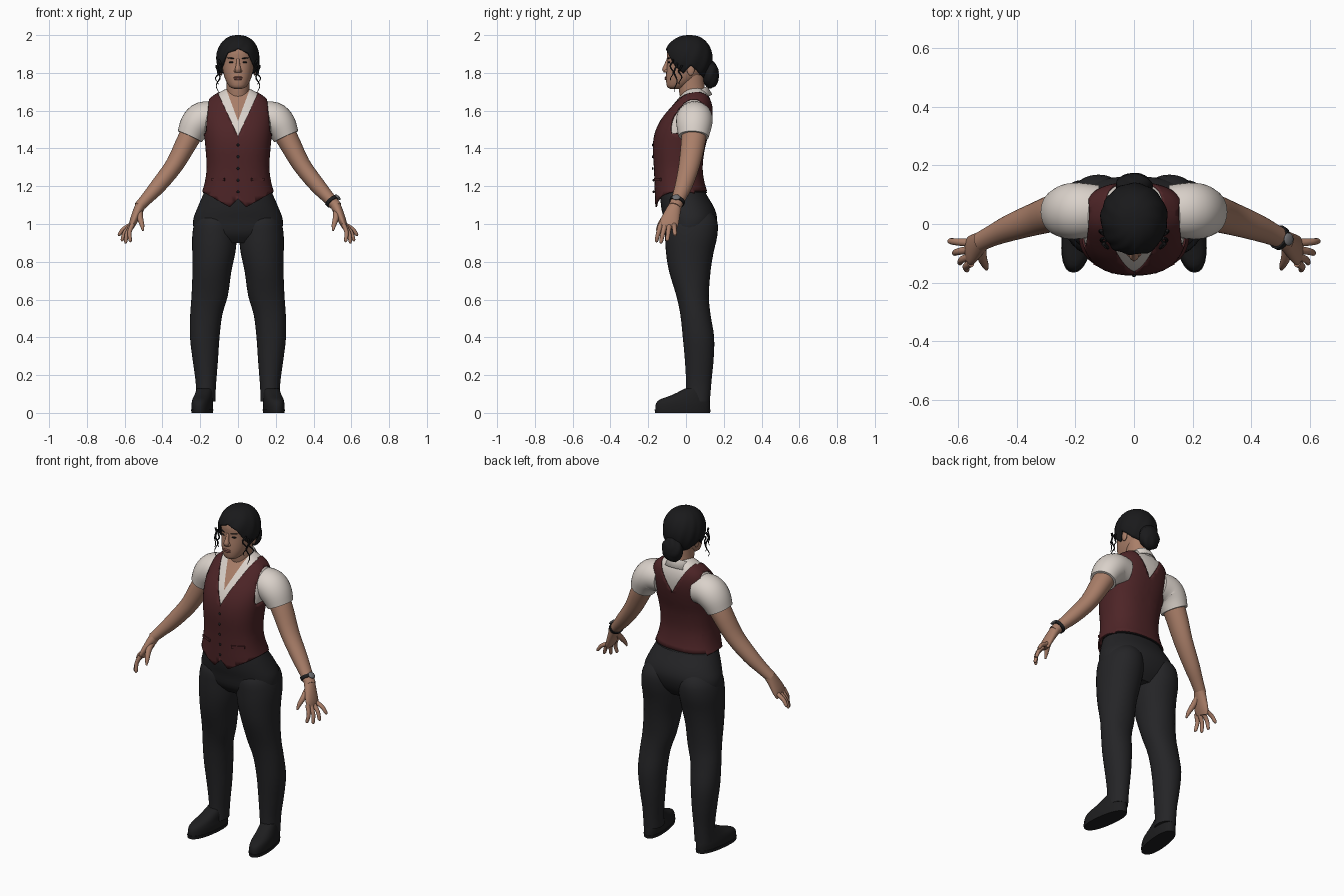
import bpy, bmesh, math
from mathutils import Vector, Matrix

cube = bpy.data.objects.get("Cube")
if cube:
    bpy.data.objects.remove(cube, do_unlink=True)


def material(name, r, g, b):
    m = bpy.data.materials.new(name)
    m.use_nodes = True
    m.diffuse_color = (r, g, b, 1)
    node = next(x for x in m.node_tree.nodes if x.type == 'BSDF_PRINCIPLED')
    node.inputs["Base Color"].default_value = (r, g, b, 1)
    node.inputs["Roughness"].default_value = 0.8
    return m


SKIN = material("warm skin", .40, .21, .14)
LIPS = material("brown lips", .26, .10, .08)
HAIR = material("black hair", .010, .010, .011)
SHIRT = material("off white cotton", .70, .64, .59)
VEST = material("burgundy wool", .075, .018, .020)
CLOTH = material("charcoal trousers", .018, .018, .020)
LEATHER = material("black leather", .013, .013, .014)
STEEL = material("grey steel", .16, .16, .17)


def finish(name, bm, *mats, mirror=False, thick=0, angle=45):
    bmesh.ops.recalc_face_normals(bm, faces=bm.faces)
    me = bpy.data.meshes.new(name)
    bm.to_mesh(me)
    bm.free()
    for m in mats:
        me.materials.append(m)
    me.shade_smooth()
    me.set_sharp_from_angle(angle=math.radians(angle))
    ob = bpy.data.objects.new(name, me)
    bpy.context.collection.objects.link(ob)
    if thick:
        s = ob.modifiers.new("thickness", 'SOLIDIFY')
        s.thickness, s.offset = thick, -1
    if mirror:
        ob.modifiers.new("mirror", 'MIRROR')
    return ob


def grid(bm, rows, closed=True):
    vs = [[bm.verts.new(p) for p in r] for r in rows]
    n = len(vs[0])
    for a, b in zip(vs, vs[1:]):
        for i in range(n if closed else n - 1):
            j = (i + 1) % n
            bm.faces.new((a[i], a[j], b[j], b[i]))
    return vs


def spline(keys, steps):
    out = []
    for i in range(len(keys) - 1):
        p = [keys[max(0, min(len(keys) - 1, i + k))] for k in (-1, 0, 1, 2)]
        for s in range(steps):
            t = s / steps
            out.append([b + .5 * t * (c - a + t * (2*a - 5*b + 4*c - d + t * (3*(b - c) + d - a)))
                        for a, b, c, d in zip(*p)])
    return out + [list(keys[-1])]


def loft_mesh(keys, n=32, power=2.0, flat=True, caps=True, steps=3):
    """Rings are (x, y, z, half width, half depth); flat rings stay level."""
    rings = spline(keys, steps)
    pos = [Vector(r[:3]) for r in rings]
    rows = []
    for i, r in enumerate(rings):
        t = Vector((0, 0, 1)) if flat else (pos[min(i + 1, len(pos) - 1)] - pos[max(i - 1, 0)]).normalized()
        v = Vector((0, 1, 0))
        v = (v - t * v.dot(t)).normalized()
        u = v.cross(t)
        row = []
        for k in range(n):
            c, s = math.cos(k * math.tau / n), math.sin(k * math.tau / n)
            f = lambda q: math.copysign(abs(q) ** (2 / power), q)
            row.append(pos[i] + u * f(c) * r[3] + v * f(s) * r[4])
        rows.append(row)
    bm = bmesh.new()
    vs = grid(bm, rows)
    if caps:
        bm.faces.new(vs[0])
        bm.faces.new(vs[-1])
    return bm


def loft(name, keys, mat, mirror=False, **kw):
    return finish(name, loft_mesh(keys, **kw), mat, mirror=mirror)


def levels(*rows):
    """Rows of (z, front y, back y, half width)."""
    return [(0, (f + b) / 2, z, w, (b - f) / 2) for z, f, b, w in rows]


def ball(name, co, size, mat, mirror=False, rot=(0, 0, 0), wave=0):
    bm = bmesh.new()
    bmesh.ops.create_uvsphere(bm, u_segments=32, v_segments=16, radius=1)
    for v in bm.verts:
        v.co *= 1 + wave * math.sin(5 * math.atan2(v.co.x, v.co.z) + 6 * v.co.y)
    turn = Matrix.Rotation(rot[2], 4, 'Z') @ Matrix.Rotation(rot[1], 4, 'Y') @ Matrix.Rotation(rot[0], 4, 'X')
    bm.transform(Matrix.Translation(co) @ turn @ Matrix.Diagonal((*size, 1)))
    return finish(name, bm, mat, mirror=mirror)


def cut(bm, p, q):
    """Slice along the line p-q in the front plane, on both sides."""
    for s in (1, -1):
        bmesh.ops.bisect_plane(bm, geom=bm.verts[:] + bm.edges[:] + bm.faces[:],
                               plane_co=(s * p[0], 0, p[1]), plane_no=(s * (q[1] - p[1]), 0, p[0] - q[0]))


def line(p, q, z):
    return p[0] + (q[0] - p[0]) * (z - p[1]) / (q[1] - p[1])


# Waistcoat: lofted shell with neck, armhole and hem cut out
torso = levels((1.06, -.162, .13, .205), (1.15, -.165, .118, .195), (1.22, -.167, .098, .176), (1.3, -.17, .088, .166),
               (1.4, -.176, .10, .172), (1.48, -.166, .122, .18), (1.55, -.136, .138, .184), (1.61, -.092, .143, .178),
               (1.66, -.052, .135, .155), (1.7, -.02, .115, .1), (1.72, .0, .09, .06))
bm = loft_mesh(torso, n=48, power=2.4, caps=False)
neck_f, neck_b = ((0, 1.465), (.1, 1.68)), ((0, 1.53), (.1, 1.7))
arm = ((.172, 1.48), (.152, 1.68))
tip, rise = ((0, 1.135), (.045, 1.09)), ((.045, 1.09), (.19, 1.172))
for l in (neck_f, neck_b, arm, tip, rise, ((0, 1.175), (1, 1.175))):
    cut(bm, *l)
bmesh.ops.bisect_plane(bm, geom=bm.verts[:] + bm.edges[:] + bm.faces[:], plane_co=(0, .045, 0), plane_no=(0, 1, 0))


def outside_vest(f):
    x, y, z = f.calc_center_median()
    x = abs(x)
    if y < .045:
        hem = max(1.135 - x, 1.09 + (x - .045) * .082 / .145)
        neck = neck_f
    else:
        hem, neck = 1.175, neck_b
    return z < hem or x < line(*neck, z) or (z > 1.48 and x > line(*arm, z))


bmesh.ops.delete(bm, geom=[f for f in bm.faces if outside_vest(f)], context='FACES')
finish("waistcoat", bm, VEST, thick=.008)
for i in range(5):
    ball("waistcoat_button", (0, -.172 - .004 * (i > 1), 1.17 + i * .062), (.007, .005, .007), LEATHER)
bm = bmesh.new()
bmesh.ops.create_cube(bm, size=1)
bm.transform(Matrix.Translation((.105, -.15, 1.235)) @ Matrix.Rotation(.45, 4, 'Z') @ Matrix.Diagonal((.075, .008, .015, 1)))
finish("waistcoat_pocket_welt", bm, VEST, mirror=True)

# Shirt body with open neck showing the chest
inner = [(x, y, z, a - .007, b - .007) for x, y, z, a, b in torso[4:]]
bm = loft_mesh(inner, n=48, power=2.4)
opening = ((0, 1.545), (.05, 1.68))
cut(bm, *opening)
for f in bm.faces:
    c = f.calc_center_median()
    f.material_index = int(c.y < .03 and abs(c.x) < line(*opening, c.z))
finish("shirt_body", bm, SHIRT, SKIN)
loft("shirt_sleeve", [(.12, .045, 1.56, .085, .088), (.185, .045, 1.557, .09, .096), (.225, .043, 1.522, .084, .094),
                      (.255, .04, 1.463, .07, .08)], SHIRT, mirror=True, flat=False, steps=4)

# Folded collar
rows = [[], [], []]
for k in range(37):
    a = math.radians(22 + k * 316 / 36)
    front = max(0, math.cos(a))
    top = 1.69 - .04 * math.cos(a)
    for row, r, z in zip(rows, (1, 1, 1.32 + .12 * front), (top - .05, top, top - .045 - .035 * front ** 3)):
        row.append((.074 * r * math.sin(a), .03 - .083 * r * math.cos(a), z))
bm = bmesh.new()
grid(bm, rows, closed=False)
finish("shirt_collar", bm, SHIRT, thick=.005)

# Arms, hands and watch
loft("arm", [(.2, .045, 1.55, .06, .065), (.262, .04, 1.45, .058, .065), (.335, .018, 1.315, .048, .056),
             (.42, -.012, 1.205, .042, .046), (.48, -.038, 1.138, .033, .037), (.525, -.06, 1.09, .028, .033)],
     SKIN, mirror=True, flat=False)
loft("palm", [(.515, -.055, 1.1, .028, .033), (.533, -.07, 1.062, .025, .041), (.555, -.088, 1.01, .02, .05),
              (.566, -.097, .98, .013, .046)], SKIN, mirror=True, flat=False)
for name, y, tip_at in (("index", -.133, (.572, -.158, .905)), ("middle", -.11, (.598, -.134, .898)),
                        ("ring", -.087, (.618, -.1, .91)), ("little", -.064, (.635, -.058, .94))):
    a, b = Vector((.557, y, 1.0)), Vector(tip_at)
    mid = a.lerp(b, .5) + Vector((.01, 0, .004))
    loft(name + "_finger", [(*a, .013, .014), (*mid, .011, .012), (*a.lerp(b, .9), .009, .01), (*b, .004, .005)],
         SKIN, mirror=True, flat=False, n=12)
loft("thumb", [(.522, -.08, 1.065, .018, .018), (.518, -.115, 1.03, .016, .016), (.508, -.14, .995, .012, .012),
               (.503, -.155, .965, .005, .005)], SKIN, mirror=True, flat=False, n=12)
loft("watch_strap", [(.492, -.044, 1.126, .038, .042), (.503, -.05, 1.113, .037, .041)], LEATHER, flat=False)
ball("watch_case", (.528, -.052, 1.142), (.02, .022, .008), STEEL, rot=(0, .72, 0))

# Trousers
loft("trouser_hips", levels((.9, -.06, .1, .15), (.95, -.1, .14, .225), (1.02, -.115, .163, .237), (1.08, -.13, .152, .217),
                            (1.15, -.136, .112, .187), (1.2, -.13, .085, .165)), CLOTH, n=48, power=2.2)
loft("trouser_leg", [(.17, .062, .06, .052, .064), (.17, .066, .12, .052, .065), (.17, .068, .18, .056, .068),
                     (.173, .07, .28, .067, .076), (.176, .066, .4, .078, .083), (.168, .05, .52, .085, .08),
                     (.15, .035, .62, .096, .086), (.138, .02, .75, .103, .11), (.128, .02, .85, .114, .126),
                     (.124, .028, .94, .118, .138), (.118, .03, 1.02, .108, .134), (.11, .03, 1.08, .07, .09)],
     CLOTH, mirror=True, power=2.1)
loft("waistband", levels((1.165, -.137, .112, .186), (1.2, -.132, .092, .172)), LEATHER, n=48, power=2.2)


# Shoes, toes turned out a little
def shoe(name, keys, mat):
    bm = loft_mesh(keys, power=2.3)
    for v in bm.verts:
        v.co.x += .12 * (.06 - v.co.y)
    finish(name, bm, mat, mirror=True)


shoe("shoe_upper", [(.18, -.017, .015, .052, .145), (.18, -.016, .045, .053, .144), (.18, -.008, .07, .05, .132),
                    (.177, .025, .095, .047, .098), (.173, .058, .13, .043, .062)], LEATHER)
shoe("shoe_sole", [(.18, -.018, 0, .053, .146), (.18, -.018, .018, .055, .148)], LEATHER)

# Neck, head and face
loft("neck", [(0, .05, 1.58, .07, .07), (0, .04, 1.66, .064, .07), (0, .03, 1.72, .06, .068), (0, .03, 1.79, .062, .066)], SKIN)
loft("head", levels((1.716, -.085, -.03, .022), (1.727, -.1, .0, .045), (1.765, -.106, .06, .067), (1.81, -.104, .1, .08),
                    (1.86, -.099, .115, .087), (1.91, -.101, .12, .087), (1.95, -.083, .11, .078), (1.98, -.035, .07, .04)),
     SKIN, power=2.15)
loft("nose", [(0, -.094, 1.875, .008, .008), (0, -.103, 1.845, .01, .012), (0, -.11, 1.82, .016, .016),
              (0, -.106, 1.803, .014, .012)], SKIN, n=16)
ball("nostril_wing", (.013, -.104, 1.81), (.008, .01, .008), SKIN, mirror=True)
ball("upper_lip", (0, -.105, 1.776), (.025, .008, .005), LIPS)
ball("lower_lip", (0, -.105, 1.767), (.022, .008, .006), LIPS)
ball("eye", (.035, -.089, 1.856), (.014, .006, .005), HAIR, mirror=True, rot=(0, 0, .3))
ball("eyebrow", (.037, -.09, 1.878), (.021, .007, .0035), HAIR, mirror=True, rot=(0, -.1, .3))
ball("ear", (.088, .025, 1.818), (.009, .02, .032), SKIN, mirror=True)

# Hair cap with a shaped hairline
hairline = [(0, 1.93), (30, 1.905), (52, 1.84), (72, 1.795), (92, 1.84), (125, 1.79), (181, 1.762)]
rows = [[] for _ in range(17)]
for k in range(96):
    phi = k * math.tau / 96
    d = math.degrees(min(phi, math.tau - phi))
    (a, za), (b, zb) = next((p, q) for p, q in zip(hairline, hairline[1:]) if p[0] <= d < q[0])
    limit = math.acos((za + (zb - za) * (d - a) / (b - a) - 1.875) / .125)
    for j, row in enumerate(rows):
        t = .02 + .98 * j / 16
        s = math.sin(t * limit) ** .85 * (1 + .022 * t * math.sin(11 * phi + 9 * t))
        depth = .134 if math.cos(phi) > 0 else .12
        row.append((.114 * s * math.sin(phi), .02 - depth * s * math.cos(phi), 1.875 + .125 * math.cos(t * limit)))
bm = bmesh.new()
bm.faces.new(grid(bm, rows)[0])
finish("hair_cap", bm, HAIR, thick=.012, angle=60)
ball("hair_bun", (0, .13, 1.79), (.063, .044, .072), HAIR, wave=.04)

# Loose curls beside the face
for i, (x, y, top, length) in enumerate([(.1, -.055, 1.85, .15), (.105, -.03, 1.84, .1), (.095, -.075, 1.87, .11)]):
    keys = [(x + .008 * t + .009 * math.sin(t * 10 + i), y + .008 * math.cos(t * 10), top - length * t, .0055 - .004 * t, .0055 - .004 * t)
            for t in [k / 9 for k in range(10)]]
    loft("loose_curl", keys, HAIR, mirror=True, flat=False, n=8)
